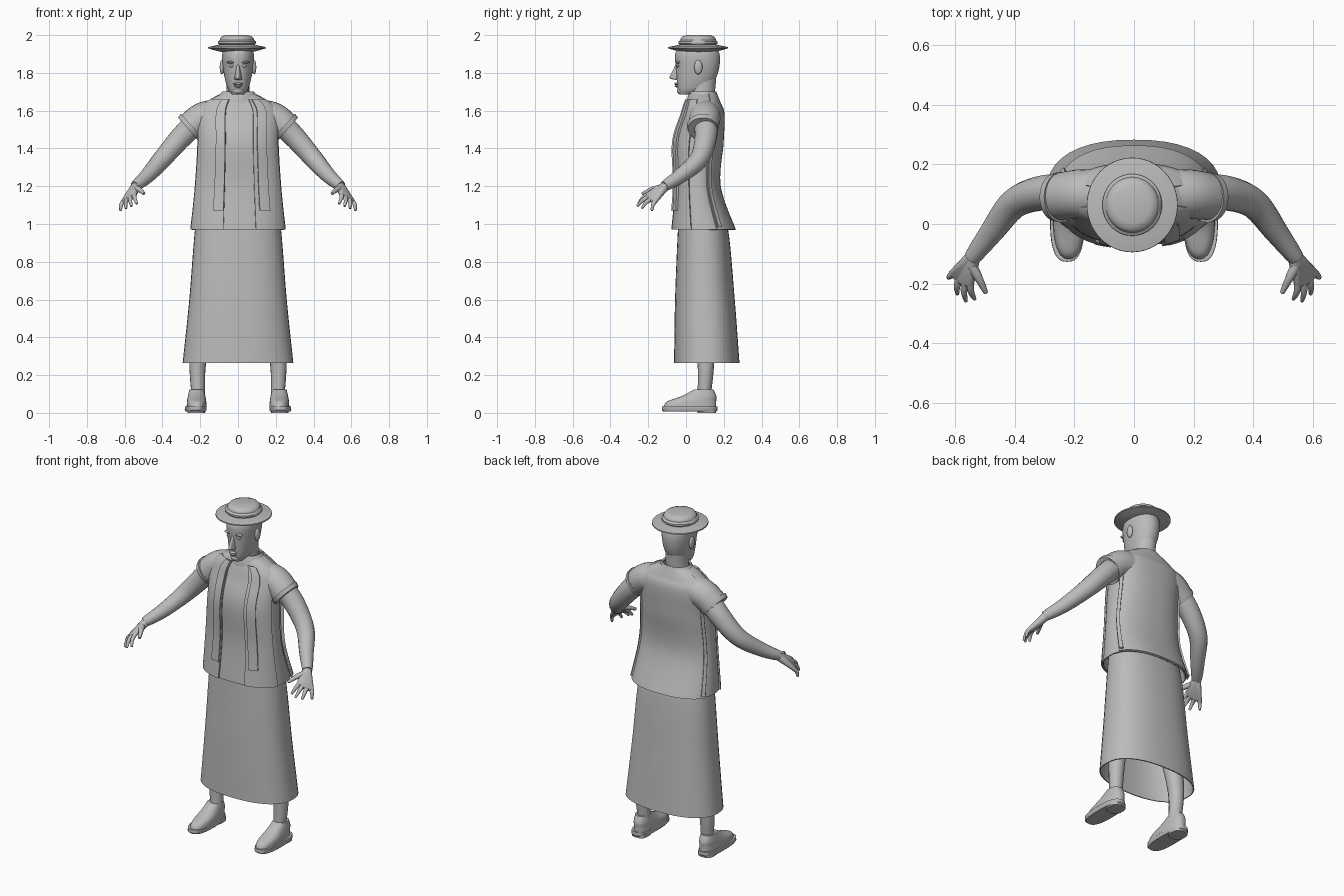
import bpy, bmesh, math
from mathutils import Vector

cube = bpy.data.objects.get("Cube")
if cube:
    bpy.data.objects.remove(cube, do_unlink=True)

colour = (.5, .5, .5, 1)
grey = bpy.data.materials.new("plain_grey")
grey.use_nodes = True
grey.diffuse_color = colour
grey.node_tree.nodes["Principled BSDF"].inputs["Base Color"].default_value = colour


def finish(name, bm, thickness=0):
    """Turn a bmesh into a smooth-shaded object, thickening cloth."""
    bmesh.ops.recalc_face_normals(bm, faces=bm.faces)
    mesh = bpy.data.meshes.new(name)
    bm.to_mesh(mesh)
    bm.free()
    mesh.materials.append(grey)
    part = bpy.data.objects.new(name, mesh)
    bpy.context.collection.objects.link(part)
    bpy.ops.object.select_all(action='DESELECT')
    part.select_set(True)
    bpy.context.view_layer.objects.active = part
    if thickness:
        cloth = part.modifiers.new("cloth", 'SOLIDIFY')
        cloth.thickness = thickness
        cloth.offset = 0
        bpy.ops.object.modifier_apply(modifier=cloth.name)
    bpy.ops.object.shade_smooth_by_angle(angle=math.radians(45))


def ease(keys, steps=6):
    """Smooth spline through a few key points or sections."""
    keys = [Vector(key) for key in keys]
    result = []
    for i in range(len(keys) - 1):
        start, end = keys[i], keys[i + 1]
        before = keys[i - 1] if i else start
        after = keys[min(i + 2, len(keys) - 1)]
        leave, arrive = (end - before) / 2, (after - start) / 2
        for step in range(steps):
            t = step / steps
            curve = (2 * start - 2 * end + leave + arrive) * t ** 3
            curve += (3 * end - 3 * start - 2 * leave - arrive) * t ** 2
            result.append(curve + leave * t + start)
    return result + [keys[-1]]


def skin(rings, capped=True, closed=True):
    """Join rows of points into a surface."""
    bm = bmesh.new()
    rows = [[bm.verts.new(point) for point in ring] for ring in rings]
    count = len(rows[0])
    for low, high in zip(rows, rows[1:]):
        for i in range(count if closed else count - 1):
            j = (i + 1) % count
            bm.faces.new((low[i], low[j], high[j], high[i]))
    if capped:
        bm.faces.new(rows[0])
        bm.faces.new(rows[-1])
    return bm


def around(section, angle, x=0, power=.85, lift=0):
    """Point on a section given as height, half width, middle y, half depth."""
    height, width, middle, depth = section
    c, s = math.cos(angle), math.sin(angle)
    return Vector((x + (width + lift) * math.copysign(abs(c) ** power, c),
                   middle + (depth + lift) * math.copysign(abs(s) ** power, s), height))


def loft(name, sections, x=0, power=.85, sides=40, thickness=0):
    """Stack of sections; cloth is left open at both ends."""
    rings = [[around(section, math.tau * i / sides, x, power) for i in range(sides)]
             for section in sections]
    finish(name, skin(rings, capped=not thickness), thickness)


def tube(name, path, start_radius, end_radius, sides=16):
    """Tapering limb along a smooth path."""
    points = ease(path)
    last = len(points) - 1
    rings = []
    for i, point in enumerate(points):
        along = (points[min(i + 1, last)] - points[max(i - 1, 0)]).normalized()
        across = along.cross(Vector((0, 1, .3))).normalized()
        normal = along.cross(across)
        radius = start_radius + (end_radius - start_radius) * (i / last) ** 1.5
        angles = [math.tau * k / sides for k in range(sides)]
        rings.append([point + radius * (across * math.cos(a) + normal * math.sin(a)) for a in angles])
    finish(name, skin(rings))


def blob(name, centre, size):
    bm = bmesh.new()
    bmesh.ops.create_uvsphere(bm, u_segments=16, v_segments=10, radius=1)
    bmesh.ops.scale(bm, verts=bm.verts, vec=size)
    bmesh.ops.translate(bm, verts=bm.verts, vec=centre)
    finish(name, bm)


def hull(name, balls):
    """Convex skin around small balls given as centre and radius."""
    bm = bmesh.new()
    for centre, radius in balls:
        ball = bmesh.ops.create_icosphere(bm, subdivisions=2, radius=radius)
        bmesh.ops.translate(bm, verts=ball["verts"], vec=centre)
    wrapped = bmesh.ops.convex_hull(bm, input=bm.verts)
    spare = set(wrapped["geom_interior"] + wrapped["geom_unused"])
    bmesh.ops.delete(bm, geom=list(spare), context='VERTS')
    finish(name, bm)


# Skirt and shirt
loft("skirt", ease([(.265, .29, .11, .17), (.6, .255, .1, .155), (.97, .225, .09, .13),
                    (1.1, .2, .07, .1)]), thickness=.006)
torso = ease([(.97, .25, .09, .16), (1.2, .225, .06, .11), (1.43, .21, .065, .12),
              (1.58, .21, .09, .1), (1.64, .17, .09, .08), (1.69, .08, .09, .06)], 10)
loft("shirt", torso, thickness=.006)


def panel(name, first, last, bottom, top, lift, thickness=.008, columns=20):
    """Cloth panel hugging the shirt between two angles in degrees."""
    angles = [math.radians(first + (last - first) * i / columns) for i in range(columns + 1)]
    rows = [[around(section, angle, lift=lift) for angle in angles]
            for section in torso if bottom <= section[0] <= top]
    finish(name, skin(rows, capped=False, closed=False), thickness)


# Open vest with hanging bands and side folds
panel("vest_back", 22, 158, .9, 1.7, .01, columns=32)
panel("vest_front_left", -72, -18, .9, 1.66, .008)
panel("vest_front_right", -162, -104, .9, 1.66, .008)
panel("vest_band_left", -67, -52, 1.07, 1.66, .017, .012)
panel("vest_band_right", -117, -104, 1.07, 1.66, .017, .012)
panel("side_fold_left", 24, 31, .98, 1.5, .016, .014)
panel("side_fold_right", 149, 156, .98, 1.5, .016, .014)
loft("collar", [(1.64, .115, .09, .08), (1.67, .1, .09, .077), (1.7, .08, .09, .065)],
     power=1, thickness=.01)

# Neck, head and face
loft("neck", [(1.6, .07, .09, .06), (1.67, .06, .085, .065), (1.77, .06, .08, .08)], power=1)
loft("head", ease([(1.685, .03, 0, .035), (1.72, .056, .04, .085), (1.81, .077, .06, .112),
                   (1.91, .082, .06, .115), (1.97, .04, .06, .06)]), power=.95)
hull("nose", [((0, -.05, 1.84), .007), ((0, -.078, 1.777), .009),
              ((.014, -.055, 1.77), .007), ((-.014, -.055, 1.77), .007)])
blob("upper_lip", (0, -.05, 1.742), (.026, .012, .007))
blob("lower_lip", (0, -.047, 1.73), (.022, .013, .007))
blob("chin", (0, -.03, 1.705), (.026, .018, .018))


def hat_part(name, outline):
    """Slightly oval ring stack from height and radius pairs."""
    loft(name, [(z, r, .064, r * 1.04) for z, r in outline], x=-.006, power=1, sides=48)


# Straw hat
hat_part("hat_brim", [(1.91, .08), (1.92, .12), (1.93, .153), (1.937, .152), (1.95, .09)])
hat_part("hat_band", [(1.945, .09), (1.955, .1), (1.965, .1), (1.975, .09)])
hat_part("hat_crown", [(1.94, .09), (1.98, .09), (1.993, .08), (2, .06)])

# Paired parts
for label, side in (("left_", 1), ("right_", -1)):
    def at(x, y, z):
        return Vector((side * x, y, z))

    # Ears, eyes and brows
    blob(label + "ear", at(.085, .065, 1.83), (.012, .022, .038))
    blob(label + "eye", at(.032, -.042, 1.836), (.014, .01, .007))
    blob(label + "brow", at(.034, -.042, 1.856), (.026, .014, .007))

    # Sleeve, cuff and arm
    tube(label + "sleeve", [at(.11, .1, 1.575), at(.19, .1, 1.56), at(.26, .09, 1.505)], .085, .078, 24)
    tube(label + "cuff", [at(.245, .09, 1.52), at(.264, .09, 1.503)], .085, .08, 24)
    tube(label + "arm", [at(.2, .1, 1.56), at(.3, .105, 1.46), at(.4, .07, 1.345),
                         at(.48, -.03, 1.255), at(.545, -.115, 1.2)], .064, .027)

    # Hand, with the fingers fanned by a rule
    palm = [(at(.54, -.11, 1.2), .025)]
    for i, finger in enumerate(("index", "middle", "ring", "little")):
        knuckle = at(.55 + .019 * i, -.2 + .004 * i * i, 1.156 - .012 * i)
        tip = at(.535 + .029 * i, -.26 + .015 * (i - .7) ** 2, 1.106 - .012 * i)
        palm.append((knuckle, .013))
        bend = (knuckle + tip) / 2 + at(.004, -.003, .006)
        tube(label + finger + "_finger", [knuckle, bend, tip], .013, .006, 10)
    hull(label + "palm", palm)
    tube(label + "thumb", [at(.545, -.14, 1.19), at(.52, -.185, 1.18), at(.497, -.232, 1.16)], .018, .007, 10)

    # Leg
    tube(label + "leg", [at(.21, .095, .08), at(.213, .105, .27), at(.18, .09, .55),
                         at(.12, .09, .95)], .035, .085)

    # Shoe sole, heel and upper
    loft(label + "sole", [(.008, .053, .02, .14), (.015, .058, .02, .147), (.035, .057, .02, .146)],
         x=side * .224, power=.75)
    loft(label + "heel", [(0, .046, .11, .05), (.02, .047, .11, .05)], x=side * .222, power=.7)
    loft(label + "upper", ease([(.03, .053, .02, .14), (.06, .051, .03, .13), (.09, .046, .07, .09),
                                (.125, .038, .095, .05)]), x=side * .219)
